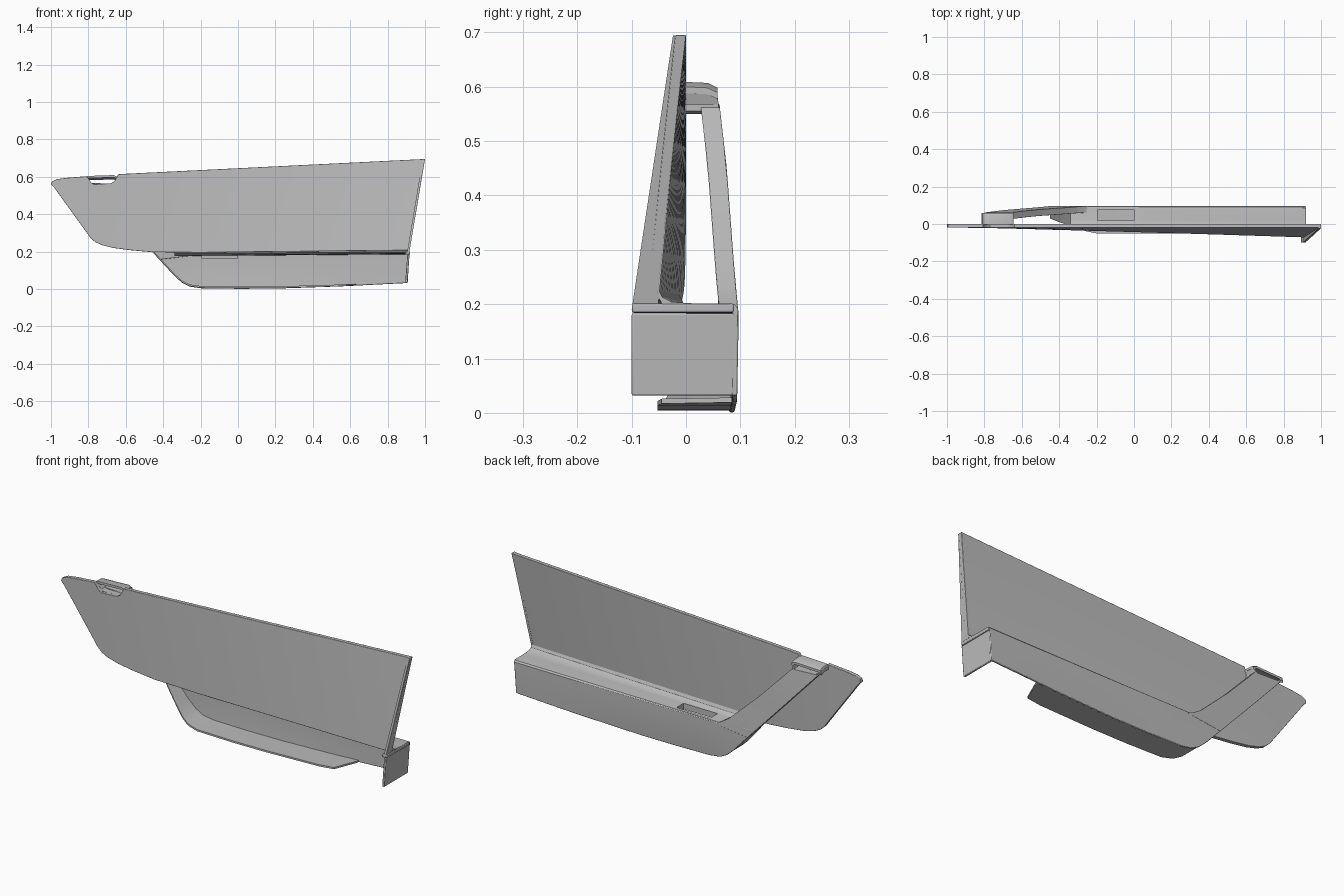
import bpy, bmesh
from mathutils import Vector

cube = bpy.data.objects.get("Cube")
if cube:
    bpy.data.objects.remove(cube)

grey = bpy.data.materials.new("warm_grey_plastic")
grey.use_nodes = True
grey.diffuse_color = (0.5, 0.5, 0.5, 1)
grey.node_tree.nodes["Principled BSDF"].inputs["Base Color"].default_value = (0.5, 0.5, 0.5, 1)


def lerp_table(table, t):
    """Piecewise linear lookup in a sorted list of (key, value)."""
    if t <= table[0][0]:
        return table[0][1]
    for (a, va), (b, vb) in zip(table, table[1:]):
        if t <= b:
            return va + (vb - va) * (t - a) / (b - a)
    return table[-1][1]


def finish(name, bm, bevel=0.0):
    bmesh.ops.recalc_face_normals(bm, faces=bm.faces)
    mesh = bpy.data.meshes.new(name)
    bm.to_mesh(mesh)
    bm.free()
    mesh.materials.append(grey)
    ob = bpy.data.objects.new(name, mesh)
    bpy.context.collection.objects.link(ob)
    if bevel:
        mod = ob.modifiers.new("soft_edges", "BEVEL")
        mod.width, mod.segments, mod.limit_method = bevel, 2, "ANGLE"
        mod.angle_limit = 0.9
    bpy.ops.object.select_all(action="DESELECT")
    ob.select_set(True)
    bpy.context.view_layer.objects.active = ob
    bpy.ops.object.shade_smooth_by_angle(angle=0.6)
    return ob


def sheet(name, outline, surface, thickness, bevel=0.0):
    """Side outline (x, z), sliced into a grid, bent to y = surface(x, z), thickened."""
    bm = bmesh.new()
    bm.faces.new([bm.verts.new((x, 0, z)) for x, z in outline])
    for i in range(-9, 10):
        cuts = [(Vector((i * 0.1 + 0.003, 0, 0)), Vector((1, 0, 0)))]
        if i > 0:
            cuts.append((Vector((0, 0, i * 0.07 + 0.002)), Vector((0, 0, 1))))
        for co, no in cuts:
            bmesh.ops.bisect_plane(bm, geom=bm.verts[:] + bm.edges[:] + bm.faces[:],
                                   plane_co=co, plane_no=no)
    for v in bm.verts:
        v.co.y = surface(v.co.x, v.co.z)
    new = bmesh.ops.extrude_face_region(bm, geom=bm.faces[:])["geom"]
    for v in new:
        if isinstance(v, bmesh.types.BMVert):
            v.co.y -= thickness
    return finish(name, bm, bevel)


def strip(name, rows, skip=(), thickness=(0, 0, 0), bevel=0.0):
    """Grid of quads through rows of points, with optional open cells, thickened."""
    bm = bmesh.new()
    grid = [[bm.verts.new(p) for p in row] for row in rows]
    for i in range(len(grid) - 1):
        for j in range(len(grid[0]) - 1):
            if (i, j) not in skip:
                bm.faces.new((grid[i][j], grid[i + 1][j], grid[i + 1][j + 1], grid[i][j + 1]))
    new = bmesh.ops.extrude_face_region(bm, geom=bm.faces[:])["geom"]
    for v in new:
        if isinstance(v, bmesh.types.BMVert):
            v.co += Vector(thickness)
    return finish(name, bm, bevel)


def top_z(x):
    return 0.646 + 0.049 * x


# Main panel: leans outward toward the low rear corner
def panel_y(x, z):
    drop = max(0.0, top_z(x) - z) / 0.49
    return -0.052 * drop * max(0.0, (x + 0.85) / 1.75)


panel_outline = [(-1, 0.56), (-0.985, 0.545), (-0.79, 0.275), (-0.765, 0.252), (-0.73, 0.235),
                 (-0.67, 0.22), (-0.58, 0.208), (-0.46, 0.197), (-0.2, 0.195), (0.918, 0.207),
                 (1, 0.695), (-0.64, 0.614), (-0.662, 0.575), (-0.68, 0.565), (-0.77, 0.56),
                 (-0.785, 0.57), (-0.808, 0.603), (-0.92, 0.594), (-0.97, 0.587), (-0.995, 0.575)]
sheet("main_panel", panel_outline, panel_y, 0.02, 0.004)

# Rear edge lip along the slanted end of the panel
strip("panel_end_lip", [[(0.915, -0.1, 0.19), (0.915, -0.052, 0.19)],
                        [(0.999, -0.024, 0.694), (0.999, -0.002, 0.694)]],
      thickness=(-0.012, 0, 0))

# Outer wall of armrest and the diagonal pull handle rising from it
wall_curve = [(0, 0.089), (0.02, 0.094), (0.18, 0.097), (0.25, 0.09), (0.45, 0.075), (0.6, 0.058)]


def wall_y(x, z):
    return lerp_table(wall_curve, z)


wall_outline = [(-0.46, 0.2), (-0.34, 0.07), (-0.3, 0.034), (-0.26, 0.013), (-0.2, 0.004),
                (0.0, 0.001), (0.2, 0.002), (0.55, 0.014), (0.907, 0.032), (0.917, 0.192),
                (-0.25, 0.188), (-0.27, 0.2)]
sheet("armrest_wall", wall_outline, wall_y, 0.01, 0.003)

handle_outline = [(-0.8, 0.568), (-0.62, 0.372), (-0.46, 0.2), (-0.42, 0.157), (-0.23, 0.18),
                  (-0.27, 0.2), (-0.31, 0.226), (-0.48, 0.385), (-0.65, 0.562)]
sheet("pull_handle", handle_outline, wall_y, 0.035, 0.006)

# Bridge joining the handle top to the panel, with an open slot below its cap
cap = [(-0.815, 0.592), (-0.808, 0.604), (-0.665, 0.609), (-0.645, 0.6)]
strip("handle_cap", [[(x, -0.004, z), (x, 0.04, z - 0.002), (x, 0.058, z - 0.011)] for x, z in cap],
      thickness=(0, 0, -0.012))
floor = [(-0.79, 0.568), (-0.76, 0.562), (-0.68, 0.562), (-0.65, 0.567)]
strip("handle_slot_floor", [[(x, -0.006, z), (x, 0.06, z)] for x, z in floor],
      thickness=(0, 0, -0.012))
for name, xa, xb in (("slot_front_wall", -0.815, -0.785), ("slot_rear_wall", -0.645, -0.655)):
    strip(name, [[(xa, -0.004, 0.597), (xa, 0.057, 0.59)], [(xb, -0.004, 0.56), (xb, 0.061, 0.56)]],
          thickness=(0.008 if xa < -0.7 else -0.008, 0, 0))

# Armrest shelf: fillet up to the panel, flat top with an open grip cell, rounded outer edge
shelf_rows = []
for x in (-0.34, -0.27, -0.195, 0.0, 0.06, 0.3, 0.6, 0.918):
    z = 0.191 + 0.008 * (x + 0.34)
    y = panel_y(x, 0.21)
    shelf_rows.append([(x, y - 0.004, z + 0.035), (x, y + 0.008, z + 0.012), (x, y + 0.025, z + 0.003),
                       (x, 0.02, z), (x, 0.078, z), (x, 0.09, z - 0.002), (x, 0.096, z - 0.01)])
strip("armrest_shelf", shelf_rows, skip={(2, 3)}, thickness=(0, 0, -0.014))

# Short walls around the grip opening
ring = [(-0.195, 0.02), (0.0, 0.02), (0.0, 0.078), (-0.195, 0.078), (-0.195, 0.02)]
strip("grip_opening_walls", [[(x, y, 0.192), (x, y, 0.162)] for x, y in ring])

# Underside flange following the lower edge of the armrest
edge = [(-0.45, 0.192, 0.03), (-0.4, 0.138, 0.01), (-0.34, 0.073, -0.01), (-0.3, 0.037, -0.025),
        (-0.26, 0.016, -0.038), (-0.2, 0.007, -0.05), (0.0, 0.004, -0.052), (0.2, 0.005, -0.052),
        (0.5, 0.013, -0.052), (0.58, 0.017, -0.045), (0.63, 0.019, 0.07)]
strip("underside_flange", [[(x, wall_y(x, z) - 0.002, z), (x, inner, z)] for x, z, inner in edge],
      thickness=(0, 0, 0.009))

# Closing plate at the rear end of the armrest, with its top cover
strip("armrest_end_plate", [[(0.906, -0.1, 0.032), (0.906, 0.088, 0.032)],
                            [(0.917, -0.1, 0.183), (0.917, 0.096, 0.183)]],
      thickness=(-0.012, 0, 0), bevel=0.003)
strip("armrest_end_cover", [[(0.893, -0.099, 0.2), (0.893, 0.088, 0.2)],
                            [(0.92, -0.099, 0.201), (0.92, 0.088, 0.201)]],
      thickness=(0, 0, -0.016), bevel=0.003)
